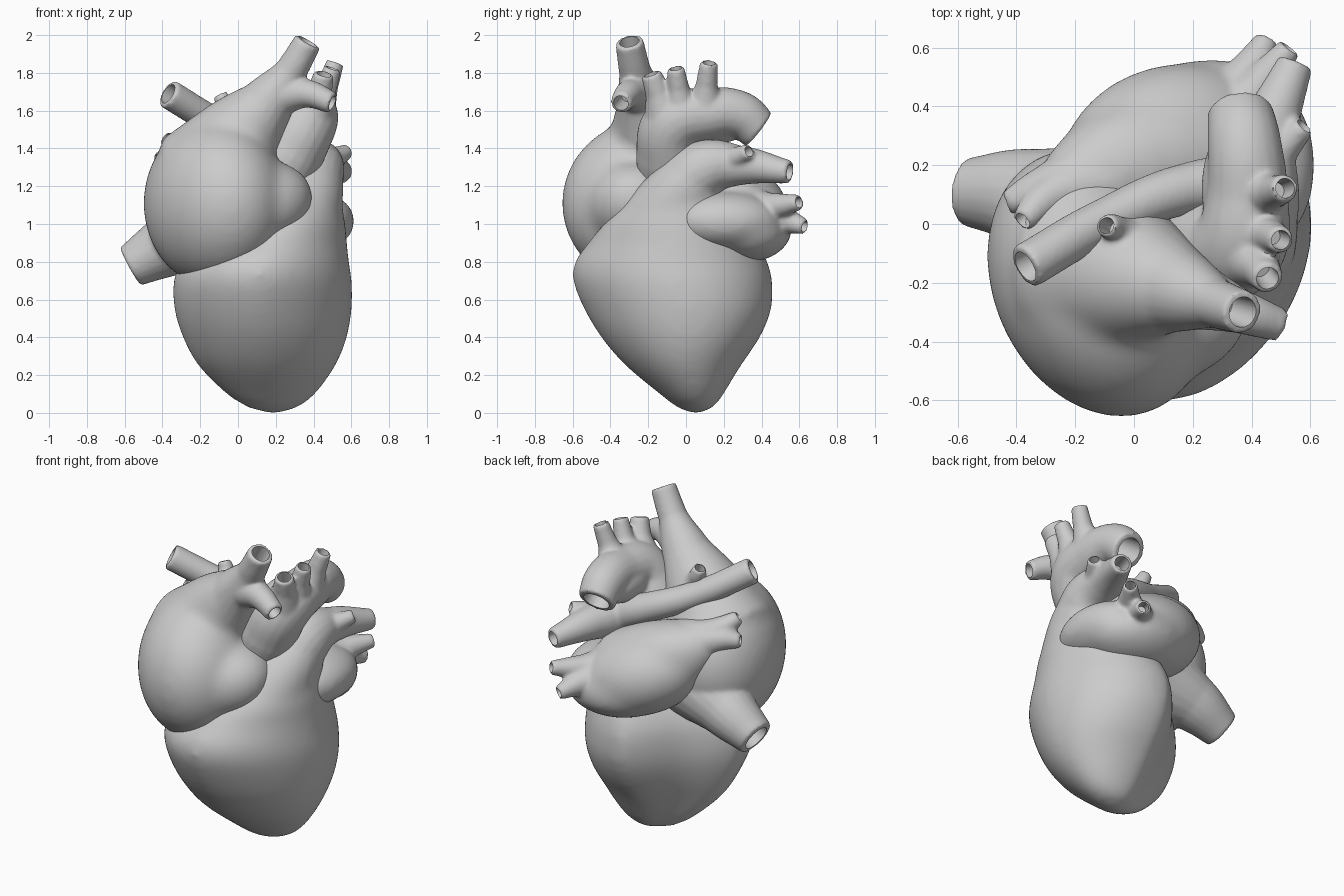
import bpy, bmesh, math
from mathutils import Vector, Euler

if "Cube" in bpy.data.objects:
    bpy.data.objects.remove(bpy.data.objects["Cube"])

cutters = []


def add_mesh(name, bm):
    me = bpy.data.meshes.new(name)
    bm.to_mesh(me)
    bm.free()
    ob = bpy.data.objects.new(name, me)
    bpy.context.collection.objects.link(ob)
    return ob


def blob(centre, radii, tilt=(0, 0, 0)):
    """Rounded chamber volume."""
    bm = bmesh.new()
    bmesh.ops.create_uvsphere(bm, u_segments=48, v_segments=32, radius=1)
    rot = Euler([math.radians(a) for a in tilt]).to_matrix()
    for v in bm.verts:
        v.co = rot @ Vector([c * r for c, r in zip(v.co, radii)]) + Vector(centre)
    return add_mesh("blob", bm)


def smooth_levels(rows, steps=6):
    """Catmull-Rom interpolation between section rows."""
    out = []
    for i in range(len(rows) - 1):
        p0, p1, p2, p3 = (rows[max(0, min(len(rows) - 1, i + k))] for k in (-1, 0, 1, 2))
        for s in range(steps):
            t = s / steps
            out.append([b + 0.5 * t * (c - a + t * (2 * a - 5 * b + 4 * c - d
                        + t * (3 * (b - c) + d - a)))
                        for a, b, c, d in zip(p0, p1, p2, p3)])
    return out + [rows[-1]]


def loft(levels, n=72, back_flat=0.28, front_flat=0.07, back_full=0.05):
    """Stack of sections (z, xmin, xmax, ymin, ymax), flattened on two diagonals."""
    bm = bmesh.new()
    rings = []
    for z, x0, x1, y0, y1 in smooth_levels(levels):
        ring = []
        for i in range(n):
            a = 2 * math.pi * i / n
            c, s = math.cos(a), math.sin(a)
            w = math.sin(2 * a)
            k = 1 + (back_flat if c < 0 else front_flat) * min(0, w)
            if c > 0 and s > 0:
                k += back_full * w
            ring.append(bm.verts.new(((x0 + x1) / 2 + k * c * (x1 - x0) / 2,
                                      (y0 + y1) / 2 + k * s * (y1 - y0) / 2, z)))
        rings.append(ring)
    for a, b in zip(rings, rings[1:]):
        for i in range(n):
            bm.faces.new((a[i], a[(i + 1) % n], b[(i + 1) % n], b[i]))
    bm.faces.new(rings[0][::-1])
    bm.faces.new(rings[-1])
    return add_mesh("loft", bm)


def tube(points, opening=True):
    """Vessel through (x, y, z, radius) points; the last end is hollowed out."""
    cu = bpy.data.curves.new("tube", 'CURVE')
    cu.dimensions = '3D'
    cu.bevel_depth = 1
    cu.bevel_resolution = 8
    cu.use_fill_caps = True
    sp = cu.splines.new('BEZIER')
    sp.resolution_u = 14
    sp.bezier_points.add(len(points) - 1)
    for bp, (x, y, z, r) in zip(sp.bezier_points, points):
        bp.co = (x, y, z)
        bp.radius = r
        bp.handle_left_type = bp.handle_right_type = 'AUTO'
    ob = bpy.data.objects.new("tube", cu)
    bpy.context.collection.objects.link(ob)
    if opening:
        end, prev = Vector(points[-1][:3]), Vector(points[-2][:3])
        d, r = (end - prev).normalized(), points[-1][3]
        bm = bmesh.new()
        bmesh.ops.create_cone(bm, cap_ends=True, segments=32, radius1=r * 0.6,
                              radius2=r * 0.75, depth=r * 3)
        m = d.to_track_quat('Z', 'Y').to_matrix().to_4x4()
        m.translation = end - d * r * 0.5
        bm.transform(m)
        cutters.append(add_mesh("cutter", bm))
    return ob


def join(objs):
    bpy.ops.object.select_all(action='DESELECT')
    for o in objs:
        o.select_set(True)
    bpy.context.view_layer.objects.active = objs[0]
    bpy.ops.object.convert(target='MESH')
    objs = list(bpy.context.selected_objects)
    if len(objs) > 1:
        bpy.context.view_layer.objects.active = objs[0]
        bpy.ops.object.join()
    return bpy.context.view_layer.objects.active


def fuse(name, pieces, voxel=0.0105, smooth=12):
    """Melt pieces into one smooth skin, then hollow the open vessel ends."""
    global cutters
    ob = join(pieces)
    ob.name = name
    m = ob.modifiers.new("melt", 'REMESH')
    m.mode = 'VOXEL'
    m.voxel_size = voxel
    m.use_smooth_shade = True
    m = ob.modifiers.new("soften", 'SMOOTH')
    m.factor = 0.5
    m.iterations = smooth
    cut = None
    if cutters:
        ends, cutters = cutters, []
        cut = join(ends)
        cut.hide_render = True
        m = ob.modifiers.new("openings", 'BOOLEAN')
        m.operation = 'DIFFERENCE'
        m.object = cut
        m.solver = 'EXACT'
    ob = join([ob])
    if cut:
        bpy.data.objects.remove(cut)
    bpy.ops.object.shade_smooth_by_angle(angle=math.radians(40))
    return ob


def chamber(pieces):
    """Coarse, strongly blended core of a chamber."""
    return fuse("chamber", pieces, voxel=0.025, smooth=16)


# Ventricles running up into the pulmonary trunk and its two branches
body = chamber([loft([
    (0.00, 0.13, 0.23, 0.02, 0.09), (0.03, 0.04, 0.32, -0.05, 0.15),
    (0.10, -0.07, 0.41, -0.14, 0.20), (0.25, -0.215, 0.515, -0.32, 0.29),
    (0.40, -0.295, 0.575, -0.45, 0.39), (0.55, -0.34, 0.60, -0.54, 0.45),
    (0.70, -0.345, 0.60, -0.6, 0.455), (0.80, -0.30, 0.585, -0.59, 0.43),
    (0.90, -0.2, 0.575, -0.52, 0.38), (1.02, 0.0, 0.565, -0.42, 0.28),
    (1.15, 0.16, 0.535, -0.28, 0.2)]),
    tube([(0.28, -0.17, 0.95, 0.24), (0.37, -0.05, 1.14, 0.19),
          (0.41, 0.09, 1.29, 0.155)], opening=False)])
fuse("ventricles_and_pulmonary_artery", [
    body,
    tube([(0.37, -0.05, 1.14, 0.18), (0.41, 0.1, 1.29, 0.158),
          (0.45, 0.29, 1.31, 0.105), (0.55, 0.55, 1.275, 0.062)]),
    tube([(0.43, 0.14, 1.31, 0.11), (0.18, 0.12, 1.41, 0.088),
          (-0.1, 0.01, 1.53, 0.078), (-0.37, -0.145, 1.69, 0.079)]),
    tube([(0.47, 0.22, 1.33, 0.07), (0.58, 0.335, 1.385, 0.04)])])

# Right atrium with the two large veins
core = chamber([
    blob((-0.12, -0.2, 1.11), (0.36, 0.475, 0.445), (0, 0, 24)),
    blob((0.08, -0.27, 1.09), (0.325, 0.27, 0.24), (0, -18, 0)),
    tube([(-0.15, -0.14, 1.25, 0.33), (0.0, -0.18, 1.46, 0.24),
          (0.17, -0.23, 1.66, 0.14)], opening=False)])
fuse("right_atrium_and_veins", [
    core,
    tube([(0.02, -0.18, 1.47, 0.22), (0.17, -0.23, 1.66, 0.14),
          (0.28, -0.27, 1.81, 0.085), (0.37, -0.3, 1.965, 0.075)]),
    tube([(0.2, -0.24, 1.68, 0.12), (0.37, -0.3, 1.69, 0.075), (0.5, -0.345, 1.64, 0.058)]),
    tube([(0.0, -0.1, 1.52, 0.12), (-0.06, -0.02, 1.61, 0.05), (-0.095, -0.005, 1.685, 0.04)]),
    tube([(-0.12, 0.0, 1.0, 0.28), (-0.36, 0.09, 0.89, 0.17), (-0.57, 0.11, 0.775, 0.116)])])

# Left atrium with the four lung veins
core = chamber([
    blob((0.12, 0.25, 1.07), (0.39, 0.29, 0.25), (0, 20, 18)),
    blob((0.23, 0.3, 0.98), (0.34, 0.26, 0.185), (0, 5, 12)),
    blob((0.4, 0.2, 1.015), (0.22, 0.31, 0.16)),
    blob((0.07, 0.22, 1.17), (0.38, 0.22, 0.2), (0, 22, 12)),
    tube([(0.32, 0.22, 1.03, 0.23), (0.08, 0.22, 1.13, 0.24), (-0.12, 0.16, 1.23, 0.2),
          (-0.27, 0.11, 1.34, 0.11)], opening=False)])
fuse("left_atrium_and_lung_veins", [
    core,
    tube([(-0.12, 0.14, 1.27, 0.15), (-0.29, 0.09, 1.38, 0.075), (-0.38, 0.01, 1.455, 0.042)]),
    tube([(-0.1, 0.17, 1.24, 0.16), (-0.32, 0.115, 1.34, 0.075), (-0.435, 0.07, 1.34, 0.042)]),
    tube([(0.25, 0.32, 1.03, 0.2), (0.37, 0.48, 1.03, 0.085), (0.455, 0.63, 0.985, 0.042)]),
    tube([(0.28, 0.3, 1.06, 0.16), (0.42, 0.46, 1.09, 0.075), (0.53, 0.6, 1.115, 0.042)])])

# Aorta: rising part, arch and three upper branches
fuse("aorta", [
    tube([(0.15, -0.06, 1.15, 0.17), (0.27, -0.085, 1.36, 0.18), (0.36, -0.06, 1.53, 0.165),
          (0.385, 0.1, 1.58, 0.14), (0.375, 0.28, 1.58, 0.126), (0.36, 0.385, 1.5, 0.112)]),
    blob((0.34, 0.12, 1.53), (0.11, 0.22, 0.11)),
    tube([(0.38, -0.1, 1.56, 0.13), (0.43, -0.15, 1.7, 0.068), (0.455, -0.185, 1.795, 0.055)]),
    tube([(0.4, -0.02, 1.57, 0.12), (0.465, -0.04, 1.72, 0.058), (0.5, -0.055, 1.825, 0.047)]),
    tube([(0.41, 0.1, 1.59, 0.11), (0.475, 0.11, 1.74, 0.058), (0.515, 0.122, 1.855, 0.048)])])
